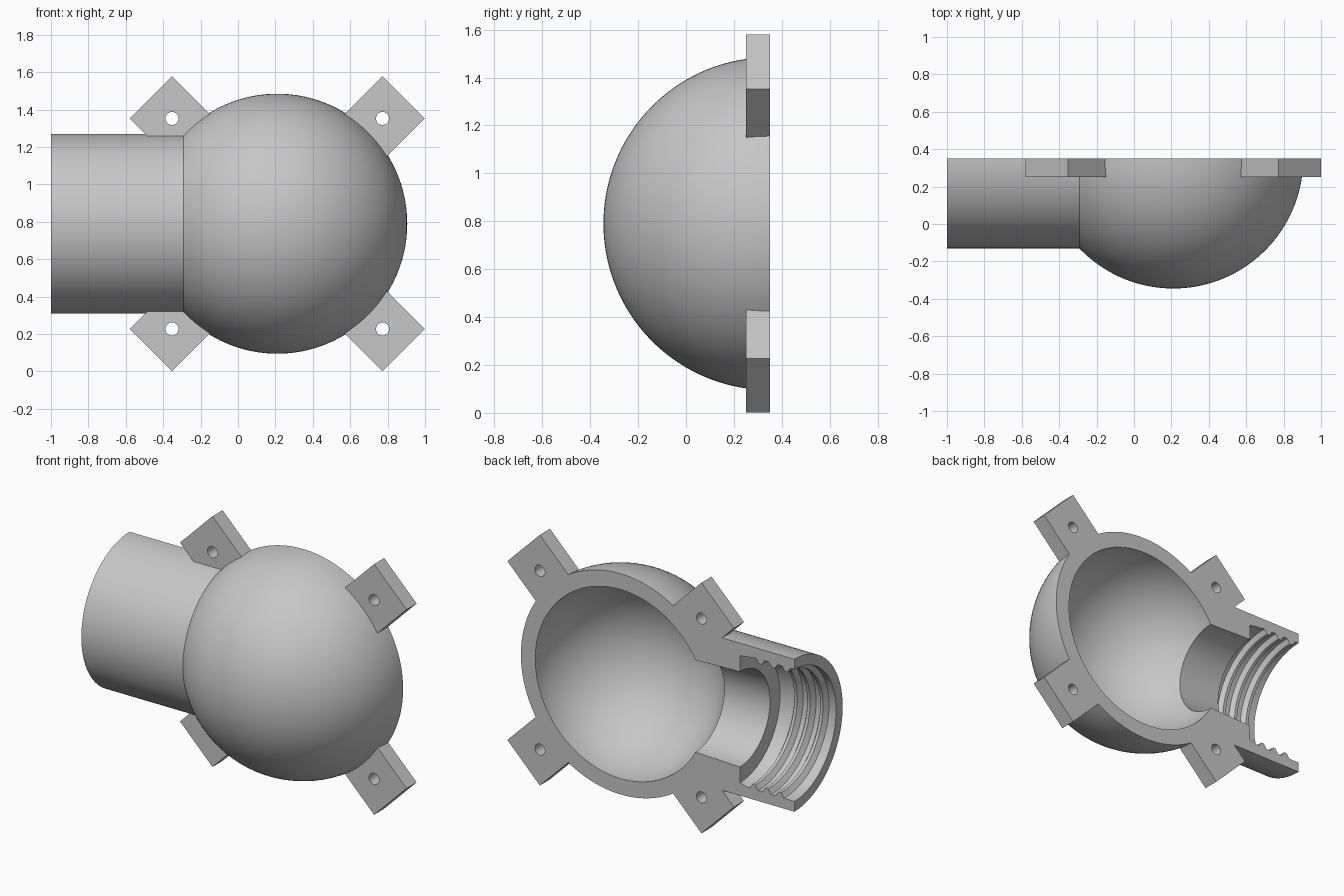
import bpy, bmesh
from math import sin, cos, pi, sqrt, asin
from mathutils import Matrix, Vector

cube = bpy.data.objects.get("Cube")
if cube:
    bpy.data.objects.remove(cube, do_unlink=True)

CENTRE = Vector((0.21, 0.35, 0.79))   # ball centre, on the split plane
BALL_R, CAVITY_R = 0.695, 0.595
NECK_R, BORE_R = 0.48, 0.29
PITCH = 0.09
STEPS = 72

grey = bpy.data.materials.new("plain grey")
grey.use_nodes = True
colour = (0.57, 0.57, 0.57, 1)
grey.diffuse_color = colour
grey.node_tree.nodes["Principled BSDF"].inputs["Base Color"].default_value = colour


def make_object(name, bm):
    bmesh.ops.recalc_face_normals(bm, faces=bm.faces)
    mesh = bpy.data.meshes.new(name)
    bm.to_mesh(mesh)
    bm.free()
    mesh.materials.append(grey)
    obj = bpy.data.objects.new(name, mesh)
    bpy.context.collection.objects.link(obj)
    return obj


def arc(radius, stop_r, count=40):
    """Ball profile from the far pole to where it meets the neck radius."""
    end = pi - asin(stop_r / radius)
    return [(CENTRE.x + radius * cos(end * i / count),
             radius * sin(end * i / count)) for i in range(count + 1)]


# Profile as (x, radius, follows helix): cavity, bore, thread, rim, outside
profile = [(x, r, 0) for x, r in arc(CAVITY_R, BORE_R)]
profile += [(-0.62, 0.30, 0), (-0.62, 0.40, 0)]
for turn in range(3):
    x = -0.71 - PITCH * turn
    profile += [(x, 0.415, 1), (x - 0.02, 0.385, 1),
                (x - 0.04, 0.385, 1), (x - 0.06, 0.415, 1)]
profile += [(-1, 0.415, 0), (-1, NECK_R, 0)]
profile += [(x, r, 0) for x, r in reversed(arc(BALL_R, NECK_R))]

# Half revolve of the shell, closed on the split plane
bm = bmesh.new()
rings = []
for step in range(STEPS + 1):
    a = pi * step / STEPS
    shift = PITCH * (a / (2 * pi) - 0.25)
    rings.append([bm.verts.new((x + shift * helix,
                                CENTRE.y - r * sin(a),
                                CENTRE.z + r * cos(a)))
                  for x, r, helix in profile])
for lower, upper in zip(rings, rings[1:]):
    for i in range(len(profile) - 1):
        bm.faces.new((lower[i], lower[i + 1], upper[i + 1], upper[i]))
bm.faces.new(rings[0])
bm.faces.new(rings[-1])
bmesh.ops.remove_doubles(bm, verts=bm.verts, dist=1e-5)
shell = make_object("mould_half", bm)

# Four diagonal bolt tabs and their holes
tabs, holes = bmesh.new(), bmesh.new()
INNER, OUTER, HALF, THICK = 0.62, 0.956, 0.16, 0.10
for k in range(4):
    turn = Matrix.Translation(CENTRE) @ Matrix.Rotation(pi / 4 + k * pi / 2, 4, "Y")
    place = turn @ Matrix.Translation(((INNER + OUTER) / 2, -THICK / 2, 0))
    bmesh.ops.create_cube(tabs, size=1, matrix=place @ Matrix.Diagonal(
        (OUTER - INNER, THICK, 2 * HALF, 1)))
    bmesh.ops.create_cone(
        holes, cap_ends=True, segments=32, radius1=0.035, radius2=0.035, depth=0.4,
        matrix=turn @ Matrix.Translation((OUTER - HALF, -THICK / 2, 0))
        @ Matrix.Rotation(pi / 2, 4, "X"))
tab_set = make_object("bolt_tabs", tabs)
hole_set = make_object("bolt_hole_cutters", holes)

# Merge tabs into the shell, then drill the holes
bpy.ops.object.select_all(action="DESELECT")
bpy.context.view_layer.objects.active = shell
shell.select_set(True)
for tool, operation in ((tab_set, "UNION"), (hole_set, "DIFFERENCE")):
    tool.hide_render = True
    mod = shell.modifiers.new(operation.title(), "BOOLEAN")
    mod.operation = operation
    mod.solver = "EXACT"
    mod.object = tool
    bpy.ops.object.modifier_apply(modifier=mod.name)
    bpy.data.objects.remove(tool, do_unlink=True)

bpy.ops.object.shade_smooth_by_angle(angle=pi / 7)
